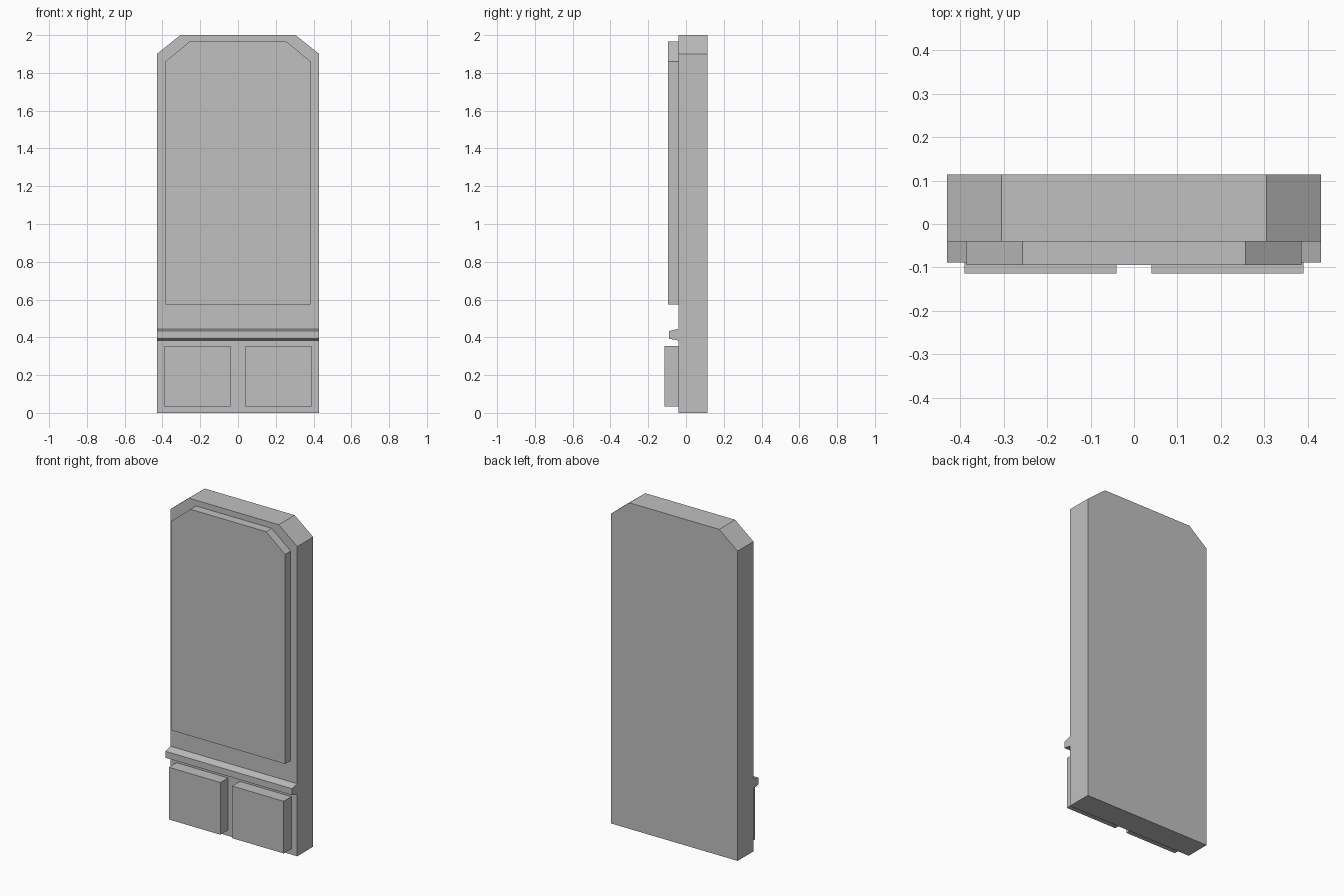
import bpy
import bmesh

cube = bpy.data.objects.get("Cube")
if cube:
    bpy.data.objects.remove(cube, do_unlink=True)

GREY = (0.53, 0.53, 0.53, 1.0)
mat = bpy.data.materials.new("plain grey")
mat.use_nodes = True
mat.diffuse_color = GREY
mat.node_tree.nodes["Principled BSDF"].inputs["Base Color"].default_value = GREY


def extrude_profile(name, start, offset):
    """Extrude a closed outline of 3D points along an offset into a solid."""
    bm = bmesh.new()
    face = bm.faces.new([bm.verts.new(p) for p in start])
    result = bmesh.ops.extrude_face_region(bm, geom=[face], use_keep_orig=True)
    moved = [v for v in result["geom"] if isinstance(v, bmesh.types.BMVert)]
    bmesh.ops.translate(bm, verts=moved, vec=offset)
    bmesh.ops.recalc_face_normals(bm, faces=bm.faces)
    mesh = bpy.data.meshes.new(name)
    bm.to_mesh(mesh)
    bm.free()
    mesh.materials.append(mat)
    obj = bpy.data.objects.new(name, mesh)
    bpy.context.collection.objects.link(obj)
    return obj


def slab(name, half_w, top_half_w, bottom, shoulder, top, front, back):
    """Upright slab with both top corners cut off."""
    right = [(half_w, bottom), (half_w, shoulder), (top_half_w, top)]
    outline = right + [(-x, z) for x, z in reversed(right)]
    return extrude_profile(name, [(x, front, z) for x, z in outline], (0, back - front, 0))


FACE = -0.04   # front plane of the body

# Main body and raised upper panel
slab("body", 0.43, 0.305, 0.0, 1.9, 2.0, FACE, 0.114)
slab("upper_panel", 0.385, 0.257, 0.575, 1.86, 1.965, -0.094, FACE)

# Tapered rail across the full width
rail = [(FACE, 0.445), (-0.089, 0.433), (-0.089, 0.393), (FACE, 0.383)]
extrude_profile("rail", [(-0.43, y, z) for y, z in rail], (0.86, 0, 0))

# Pair of lower blocks
for name, x in (("left_block", 0.04), ("right_block", -0.39)):
    outline = [(x, 0.035), (x + 0.35, 0.035), (x + 0.35, 0.355), (x, 0.355)]
    extrude_profile(name, [(px, -0.114, z) for px, z in outline], (0, 0.114 + FACE, 0))
